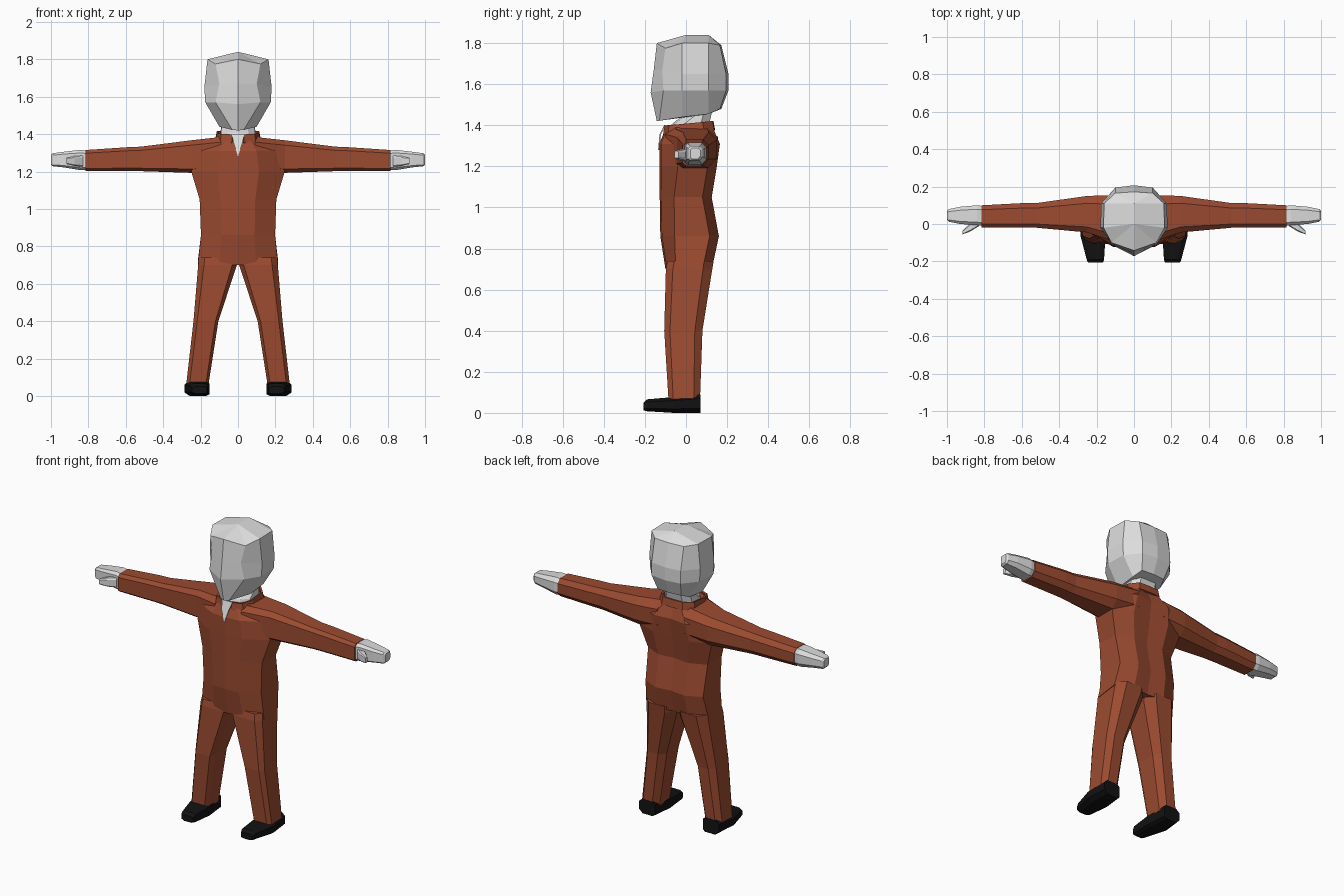
import bpy, bmesh


def material(name, rgb):
    m = bpy.data.materials.new(name)
    m.diffuse_color = (*rgb, 1)
    return m


CLOTH = material("rust cloth", (0.33, 0.07, 0.03))
PALE = material("pale grey", (0.72, 0.72, 0.72))
BLACK = material("black shoe", (0.006, 0.006, 0.006))


def finish(name, bm, mat, paired=False):
    bmesh.ops.remove_doubles(bm, verts=bm.verts, dist=0.0005)
    bmesh.ops.recalc_face_normals(bm, faces=bm.faces)
    me = bpy.data.meshes.new(name)
    bm.to_mesh(me)
    bm.free()
    me.materials.append(mat)
    ob = bpy.data.objects.new(name, me)
    bpy.context.collection.objects.link(ob)
    if paired:
        ob.modifiers.new("mirror", 'MIRROR').use_mirror_merge = False
    return ob


def loft(name, rings, mat, paired=False, caps=(True, True)):
    """Skin a series of closed rings with quads."""
    bm = bmesh.new()
    rows = [[bm.verts.new(p) for p in r] for r in rings]
    n = len(rows[0])
    for a, b in zip(rows, rows[1:]):
        for i in range(n):
            j = (i + 1) % n
            bm.faces.new((a[i], a[j], b[j], b[i]))
    for cap, row in zip(caps, (rows[0], rows[-1])):
        if cap:
            bm.faces.new(row)
    return finish(name, bm, mat, paired)


def whole(half):
    """Complete a half ring running from front centre to back centre."""
    return half + [(-x, y, z) for x, y, z in half[-2:0:-1]]


# chamfered box section used for limbs, in 0..1 fractions
BOX = [(0, .12), (0, .85), (.15, 1), (.8, 1), (1, .78), (1, .25), (.78, 0), (.15, 0)]


def section(axis, t, u0, u1, v0, v1):
    ring = []
    for a, b in BOX:
        u, v = u0 + a * (u1 - u0), v0 + b * (v1 - v0)
        ring.append({'x': (t, u, v), 'y': (u, t, v), 'z': (v, u, t)}[axis])
    return ring


def limb(name, axis, stations, mat):
    return loft(name, [section(axis, *s) for s in stations], mat, True)


# torso: height, half width, front y, back y, side chamfer
torso = []
for z, w, f, b, c in [(.70, .215, -.10, .13, .05), (.86, .198, -.125, .16, .07),
                      (1.05, .205, -.128, .125, .07), (1.2, .25, -.13, .15, .09),
                      (1.31, .22, -.13, .165, .08), (1.39, .11, -.097, .13, .05)]:
    lift = .02 if z < .8 else 0
    torso.append(whole([(0, f, z), (w * .45, f + .008, z), (w, f + c, z),
                        (w, b - .045, z + lift), (w * .5, b, z + lift),
                        (0, b - .012, z + lift)]))
loft("torso", torso, CLOTH)

# sleeves: x, front y, back y, bottom z, top z
limb("sleeve", 'x', [(.09, -.10, .155, 1.20, 1.385), (.25, -.045, .15, 1.193, 1.367),
                     (.52, -.02, .112, 1.202, 1.333), (.59, -.02, .112, 1.203, 1.33),
                     (.815, -.018, .10, 1.203, 1.315)], CLOTH)

# trouser legs: z, front y, back y, inner x, outer x
limb("trouser_leg", 'z', [(.74, -.09, .135, .003, .208), (.70, -.098, .128, .006, .213),
                          (.40, -.106, .08, .105, .238), (.06, -.085, .068, .158, .277)], CLOTH)

# shoes: y, inner x, outer x, bottom z, top z
limb("shoe", 'y', [(.07, .165, .275, .0, .09), (-.06, .152, .287, .0, .077),
                   (-.19, .16, .253, .008, .066), (-.207, .166, .246, .012, .05)], BLACK)

# hands with thumbs: x, front y, back y, bottom z, top z
limb("hand", 'x', [(.80, -.01, .095, 1.21, 1.31), (.84, -.006, .10, 1.207, 1.316),
                   (.93, 0, .092, 1.222, 1.306), (.99, .012, .08, 1.228, 1.298),
                   (1.0, .022, .07, 1.237, 1.29)], PALE)
limb("thumb", 'x', [(.83, -.012, .03, 1.225, 1.285), (.875, -.04, .005, 1.23, 1.283),
                    (.918, -.056, -.036, 1.24, 1.275)], PALE)

# head, with a ridge along the crown
head = [
    [(0, -.142, 1.42), (.03, -.13, 1.422), (.10, -.02, 1.44), (.10, .11, 1.455),
     (.08, .165, 1.48), (0, .172, 1.48)],
    [(0, -.172, 1.56), (.12, -.11, 1.57), (.175, -.02, 1.57), (.17, .11, 1.57),
     (.10, .195, 1.57), (0, .207, 1.57)],
    [(0, -.157, 1.67), (.10, -.115, 1.67), (.18, -.02, 1.65), (.175, .11, 1.65),
     (.10, .195, 1.65), (0, .207, 1.65)],
    [(0, -.142, 1.80), (.12, -.10, 1.775), (.163, -.02, 1.80), (.16, .11, 1.80),
     (.10, .165, 1.79), (0, .172, 1.79)],
    [(0, 0, 1.84)] * 3 + [(0, .11, 1.84)] * 3,
]
loft("head", [whole(r) for r in head], PALE, caps=(True, False))

# neck leaning back into the head
loft("neck", [whole([(0, f, z), (w * .6, f + .015, z), (w, f + .06, z), (w, b - .04, z + r),
                     (w * .6, b, z + r), (0, b, z + r)])
              for z, w, f, b, r in [(1.36, .092, -.088, .11, 0), (1.405, .092, -.07, .115, .01),
                                    (1.46, .085, .0, .13, .02)]], PALE)

# standing collar, open at the front
bm = bmesh.new()
path = [(.028, -.10, 1.398), (.085, -.078, 1.40), (.108, -.02, 1.405), (.108, .08, 1.415),
        (.065, .125, 1.42), (0, .128, 1.42)]
top = [bm.verts.new(p) for p in path]
low = [bm.verts.new((x * 1.08, y * 1.06, z - .045)) for x, y, z in path]
for i in range(len(path) - 1):
    bm.faces.new((top[i], top[i + 1], low[i + 1], low[i]))
collar = finish("collar", bm, CLOTH, True)
collar.modifiers["mirror"].use_mirror_merge = True
solid = collar.modifiers.new("thickness", 'SOLIDIFY')
solid.thickness, solid.offset = .012, 0

# pale shirt front showing in the neckline
loft("shirt_front", [[(0, y - .135, 1.28), (.024, y - .128, 1.355), (.034, y - .104, 1.402),
                      (-.034, y - .104, 1.402), (-.024, y - .128, 1.355)]
                     for y in (-.001, .006)], PALE)
